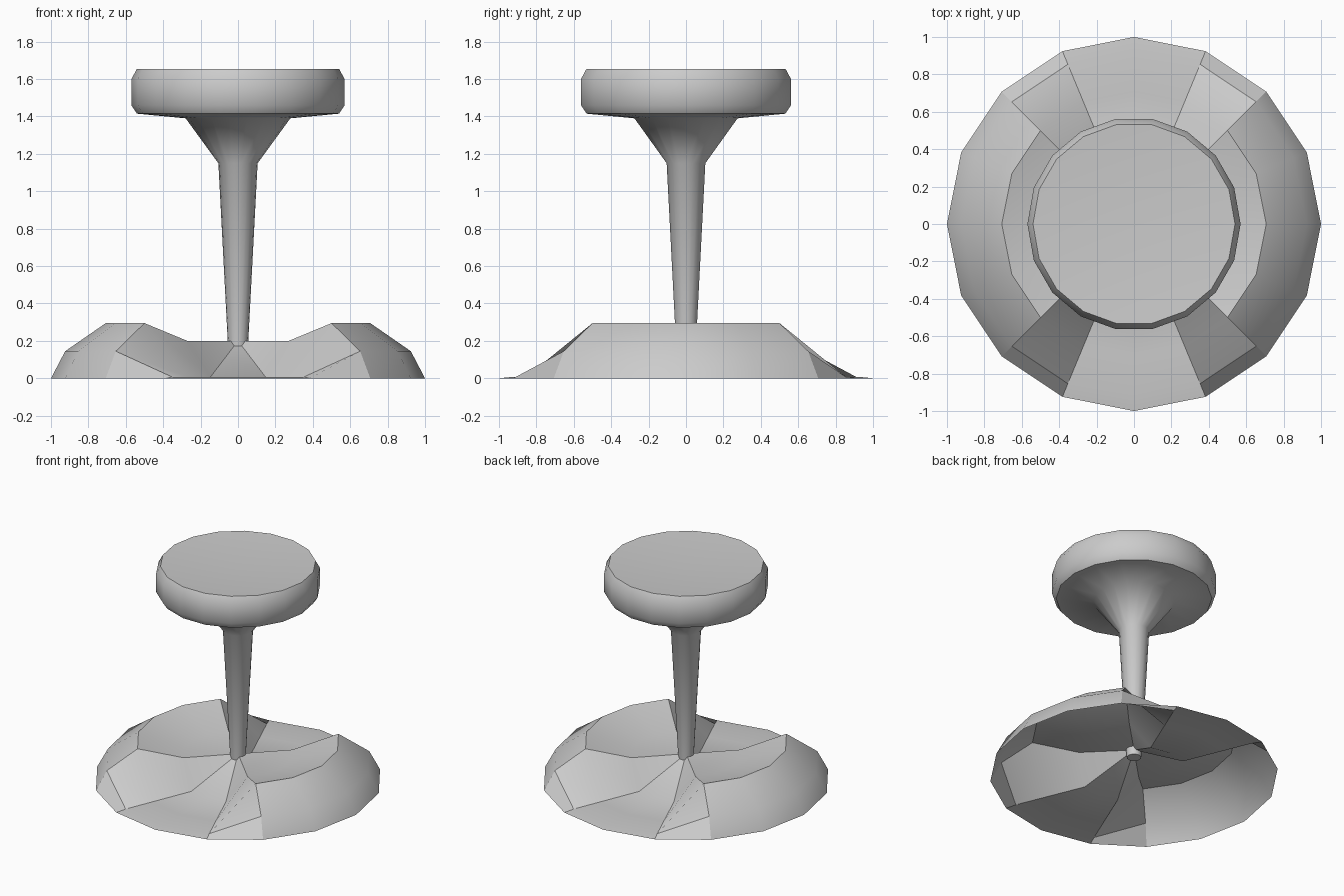
import bpy, bmesh
from math import sin, cos, pi, radians

if "Cube" in bpy.data.objects:
    bpy.data.objects.remove(bpy.data.objects["Cube"])


def ring_mesh(name, sides, rings, height, first_tip, last_tip, angle):
    """Skin radial rings; height(k, i) gives z of ring k at side i. Tips are axis z values or None."""
    bm = bmesh.new()
    loops = [[bm.verts.new((r * cos(2 * pi * i / sides), r * sin(2 * pi * i / sides), height(k, i)))
              for i in range(sides)] for k, r in enumerate(rings)]
    for a, b in zip(loops, loops[1:]):
        for i in range(sides):
            j = (i + 1) % sides
            bm.faces.new((a[i], a[j], b[j], b[i]))
    for tip, loop, flip in ((first_tip, loops[0], True), (last_tip, loops[-1], False)):
        if tip is None:
            continue
        v = bm.verts.new((0, 0, tip))
        for i in range(sides):
            f = (loop[i], loop[(i + 1) % sides], v)
            bm.faces.new(f[::-1] if flip else f)
    me = bpy.data.meshes.new(name)
    bm.to_mesh(me)
    bm.free()
    ob = bpy.data.objects.new(name, me)
    bpy.context.collection.objects.link(ob)
    bpy.ops.object.select_all(action='DESELECT')
    ob.select_set(True)
    bpy.context.view_layer.objects.active = ob
    bpy.ops.object.shade_smooth_by_angle(angle=radians(angle))
    return ob


# Base: open shell with raised lobes left and right, low channels front and back
lobe_z = (0, 0.145, 0.295, 0.2)
channel_z = (0, 0.008, 0.008, 0.008)
ring_mesh("base", 16, (1.0, 0.924, 0.707, 0.383),
          lambda k, i: (channel_z if i % 8 in (3, 4, 5) else lobe_z)[k],
          None, 0.2, 30)

# Stem and seat: one turned profile, flared under the seat, slightly dished on top
profile = [(0.05, 0.14), (0.055, 0.2), (0.105, 1.15), (0.28, 1.39), (0.54, 1.415),
           (0.57, 1.46), (0.57, 1.6), (0.54, 1.655)]
ring_mesh("stem_and_seat", 18, [p[0] for p in profile],
          lambda k, i: profile[k][1], 0.14, 1.62, 49)
